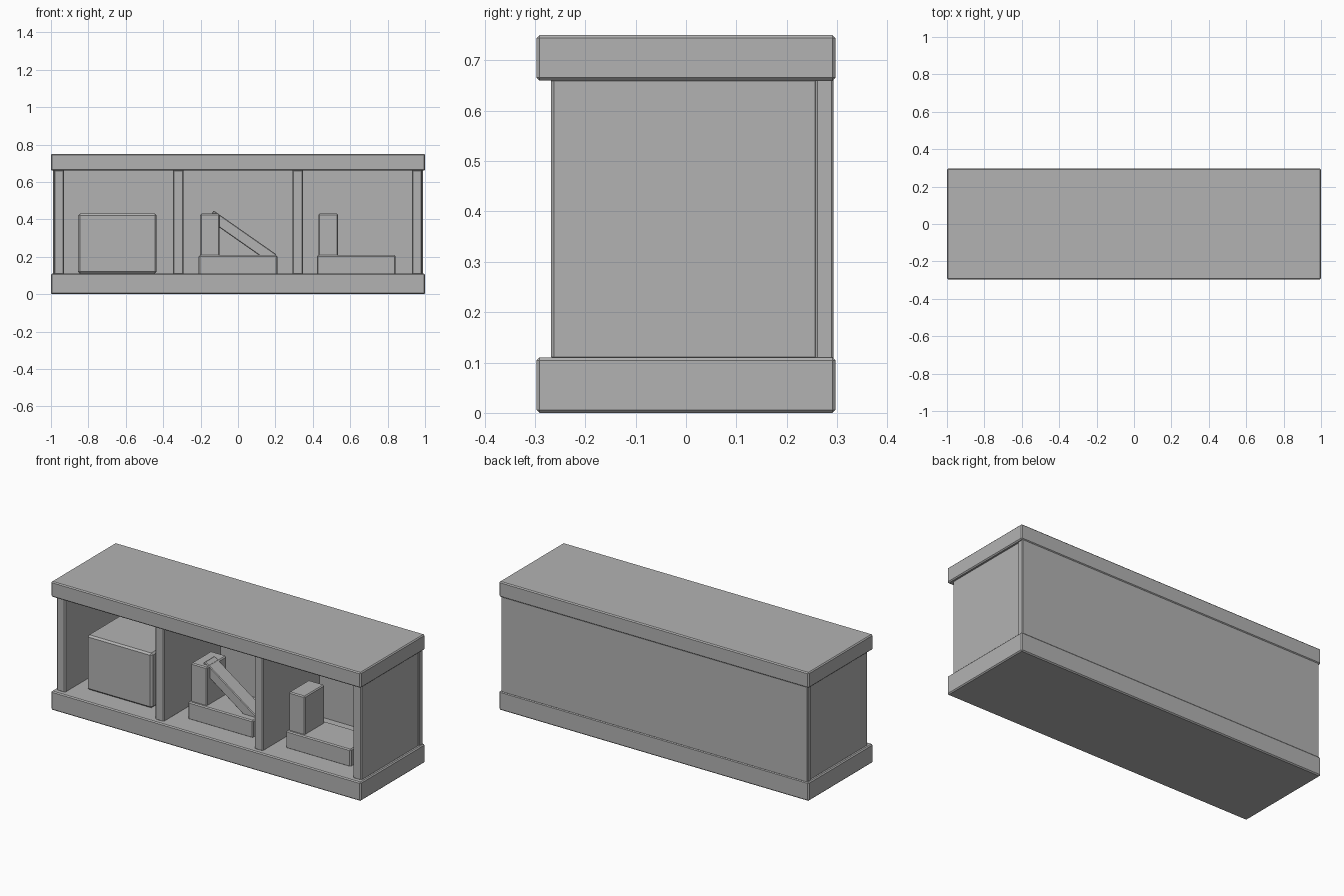
import bpy
from math import atan2, hypot

old = bpy.data.objects.get("Cube")
if old:
    bpy.data.objects.remove(old, do_unlink=True)

grey = bpy.data.materials.new("plain_grey")
grey.use_nodes = True
colour = (0.45, 0.45, 0.45, 1)
grey.diffuse_color = colour
grey.node_tree.nodes["Principled BSDF"].inputs["Base Color"].default_value = colour


def block(name, x, y, z, bevel=0.006):
    """Chamfered box spanning the given (low, high) ranges."""
    bpy.ops.mesh.primitive_cube_add(size=1)
    ob = bpy.context.object
    ob.name = name
    ob.location = [(lo + hi) / 2 for lo, hi in (x, y, z)]
    ob.scale = [hi - lo for lo, hi in (x, y, z)]
    bpy.ops.object.transform_apply(location=False, rotation=False, scale=True)
    mod = ob.modifiers.new("chamfer", 'BEVEL')
    mod.width = bevel
    mod.segments = 1
    ob.data.materials.append(grey)
    return ob


# Shelf casing
floor_z, roof_z = 0.11, 0.66
block("base_slab", (-1, 1), (-0.297, 0.297), (0, floor_z))
block("top_slab", (-1, 1), (-0.297, 0.297), (roof_z, 0.75))
block("back_panel", (-0.99, 0.99), (0.257, 0.293), (floor_z - 0.005, roof_z + 0.005), 0.004)

# Upright side walls and dividers
for name, centre in (("right_wall", -0.957), ("right_divider", -0.32),
                     ("left_divider", 0.32), ("left_wall", 0.957)):
    block(name, (centre - 0.028, centre + 0.028), (-0.268, 0.262),
          (floor_z - 0.005, roof_z + 0.005))

# Large box in the right bay
block("large_box", (-0.855, -0.435), (-0.175, 0.16), (floor_z, 0.43), 0.01)

# Stepped plinths in the middle and left bays
for name, left in (("middle", -0.21), ("left", 0.422)):
    block(name + "_plinth", (left, left + 0.42), (-0.163, 0.052), (floor_z - 0.005, 0.208))
    block(name + "_post", (left + 0.008, left + 0.112), (-0.147, 0.037), (0.2, 0.43))

# Sloping plank leaning from the middle post down to its plinth
top, foot, thick = (-0.13, 0.447), (0.206, 0.212), 0.057
dx, dz = foot[0] - top[0], foot[1] - top[1]
length = hypot(dx, dz)
plank = block("leaning_plank", (-length / 2, length / 2), (-0.12, -0.03),
              (-thick / 2, thick / 2), 0.004)
plank.rotation_euler.y = -atan2(dz, dx)
plank.location.x = (top[0] + foot[0]) / 2 + dz / length * thick / 2
plank.location.z = (top[1] + foot[1]) / 2 - dx / length * thick / 2
